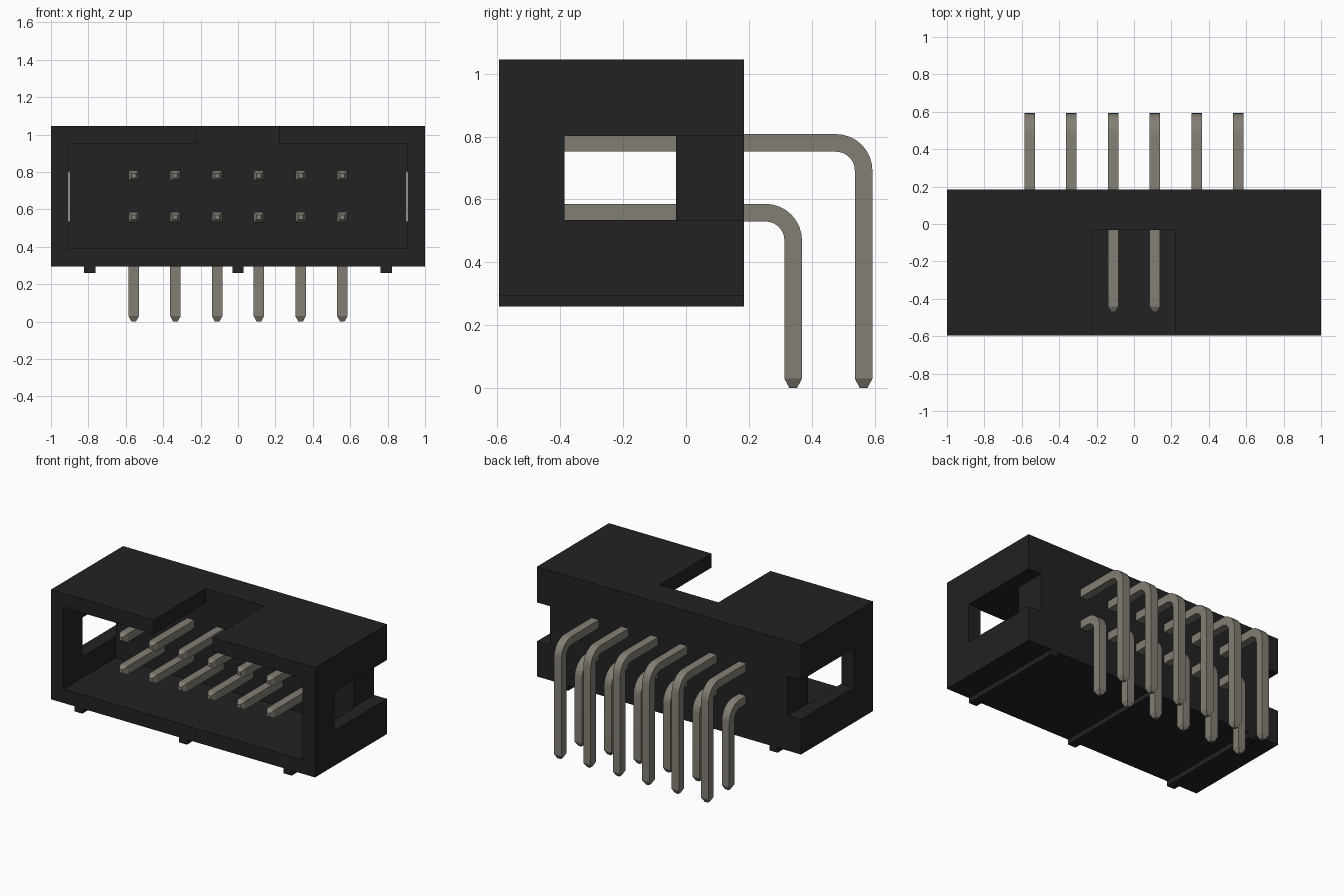
import bpy, bmesh
from math import sin, cos, pi
from mathutils import Vector

if "Cube" in bpy.data.objects:
    bpy.data.objects.remove(bpy.data.objects["Cube"])


def material(name, rgb):
    m = bpy.data.materials.new(name)
    m.diffuse_color = (*rgb, 1)
    m.use_nodes = True
    m.node_tree.nodes["Principled BSDF"].inputs["Base Color"].default_value = m.diffuse_color
    return m


BLACK = material("black_plastic", (0.016, 0.016, 0.016))
METAL = material("pin_metal", (0.23, 0.21, 0.175))


def add_object(name, bm, mat):
    bmesh.ops.recalc_face_normals(bm, faces=bm.faces[:])
    mesh = bpy.data.meshes.new(name)
    bm.to_mesh(mesh)
    bm.free()
    mesh.materials.append(mat)
    ob = bpy.data.objects.new(name, mesh)
    bpy.context.collection.objects.link(ob)
    return ob


def box(name, x, y, z, mat=BLACK):
    """Box from (min, max) pairs."""
    bm = bmesh.new()
    bmesh.ops.create_cube(bm, size=1)
    for v in bm.verts:
        v.co = [r[1] if c > 0 else r[0] for c, r in zip(v.co, (x, y, z))]
    return add_object(name, bm, mat)


# Shroud: solid block with cavity, key notch and side slots cut out
FRONT, BACK, FLOOR = -0.595, 0.185, -0.032
housing = box("housing", (-1, 1), (FRONT, BACK), (0.295, 1.046))
cutters = [
    box("cavity_cutter", (-0.905, 0.905), (-0.8, FLOOR), (0.39, 0.95)),
    box("key_notch_cutter", (-0.223, 0.223), (-0.8, FLOOR), (0.8, 1.2)),
    box("right_slot_cutter", (0.9, 1.2), (-0.387, 0.4), (0.535, 0.802)),
    box("left_slot_cutter", (-1.2, -0.9), (-0.387, 0.4), (0.535, 0.802)),
]
for c in cutters:
    mod = housing.modifiers.new(c.name, "BOOLEAN")
    mod.operation, mod.solver, mod.object = "DIFFERENCE", "EXACT", c
dg = bpy.context.evaluated_depsgraph_get()
cut_mesh = bpy.data.meshes.new_from_object(housing.evaluated_get(dg))
housing.modifiers.clear()
housing.data = cut_mesh
for c in cutters:
    bpy.data.objects.remove(c)

# Standoff ribs under the shroud
for i, x in enumerate((-0.793, 0, 0.793)):
    box(f"standoff_rib_{i + 1}", (x - 0.03, x + 0.03), (FRONT, BACK), (0.26, 0.297))

# Right-angle pins: square section swept along a bent path with tapered tips
W, R, TIP, TIP_W = 0.028, 0.088, 0.03, 0.012


def pin_mesh(name, height, reach):
    # each station: y, z, bend angle, half width
    path = [(-0.47, height, 0, TIP_W), (-0.47 + TIP, height, 0, W)]
    for k in range(9):
        a = k / 8 * pi / 2
        path.append((reach - R + R * sin(a), height - R + R * cos(a), a, W))
    path += [(reach, TIP, pi / 2, W), (reach, 0, pi / 2, TIP_W)]
    bm = bmesh.new()
    rings = []
    for y, z, a, w in path:
        n = Vector((0, sin(a), cos(a)))
        rings.append([bm.verts.new(Vector((sx * w, y, z)) + n * sn * w)
                      for sx, sn in ((-1, -1), (1, -1), (1, 1), (-1, 1))])
    for r0, r1 in zip(rings, rings[1:]):
        for j in range(4):
            k = (j + 1) % 4
            bm.faces.new((r0[j], r0[k], r1[k], r1[j]))
    bm.faces.new(rings[0])
    bm.faces.new(rings[-1])
    return add_object(name, bm, METAL)


for row, height, reach in (("upper", 0.78, 0.565), ("lower", 0.558, 0.341)):
    first = pin_mesh(f"{row}_pin_1", height, reach)
    bpy.context.view_layer.objects.active = first
    first.select_set(True)
    bpy.ops.object.shade_smooth_by_angle(angle=0.4)
    first.select_set(False)
    first.location.x = -0.5575
    for i in range(1, 6):
        p = first.copy()
        p.name = f"{row}_pin_{i + 1}"
        p.location.x = -0.5575 + i * 0.223
        bpy.context.collection.objects.link(p)
